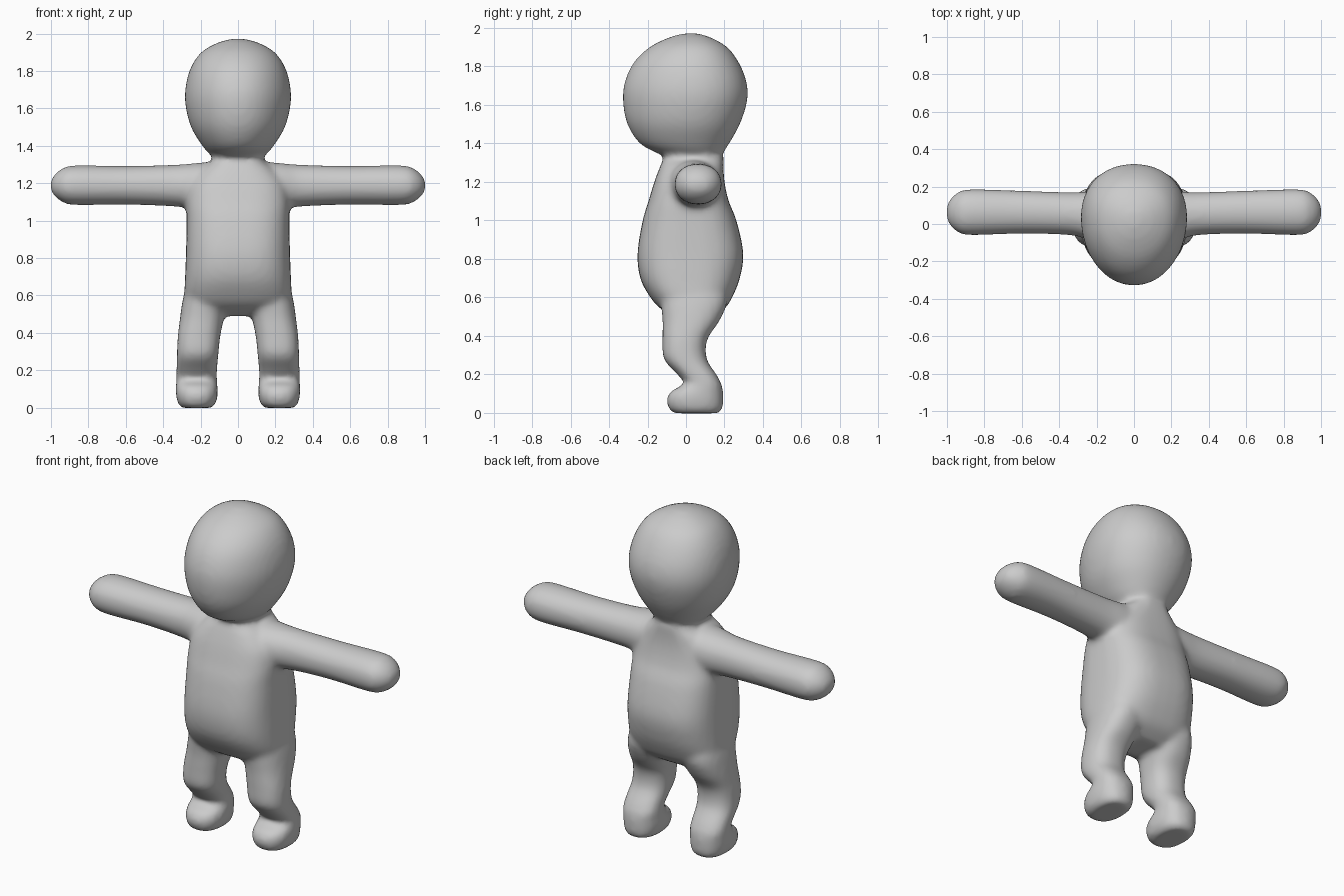
import bpy
import bmesh
from math import cos, sin, tau, copysign

cube = bpy.data.objects.get("Cube")
if cube:
    bpy.data.objects.remove(cube)

SIDES = 40
STEPS = 4


def spline(a, b, c, d, t):
    """Smooth value between b and c."""
    return b + 0.5 * t * (c - a + t * (2 * a - 5 * b + 4 * c - d + t * (3 * (b - c) + d - a)))


def refine(rings):
    """Add smooth in-between rings."""
    padded = [rings[0]] + rings + [rings[-1]]
    out = []
    for i in range(len(rings) - 1):
        for s in range(STEPS):
            out.append([spline(*vals, s / STEPS) for vals in zip(*padded[i:i + 4])])
    return out + [rings[-1]]


def loft(bm, rings, axis="z", power=2.0, taper=0.0, mirror=False):
    """Closed skin through rings of (position, u min, u max, v min, v max)."""
    side = -1 if mirror else 1
    loops = []
    for pos, u0, u1, v0, v1 in refine(rings):
        loop = []
        for k in range(SIDES):
            c, s = cos(tau * k / SIDES), sin(tau * k / SIDES)
            c = copysign(abs(c) ** (2 / power), c)
            s = copysign(abs(s) ** (2 / power), s)
            u = (u0 + u1) / 2 + (u1 - u0) / 2 * c * (1 + taper * s)
            v = (v0 + v1) / 2 + (v1 - v0) / 2 * s
            x, y, z = (u, v, pos) if axis == "z" else (pos, u, v)
            loop.append(bm.verts.new((side * x, y, z)))
        loops.append(loop)
    faces = [bm.faces.new(loops[0]), bm.faces.new(loops[-1])]
    for a, b in zip(loops, loops[1:]):
        for k in range(SIDES):
            n = (k + 1) % SIDES
            faces.append(bm.faces.new((a[k], a[n], b[n], b[k])))
    bmesh.ops.recalc_face_normals(bm, faces=faces)


def centred(rows):
    """Rings symmetric in x from (z, half width, front, back)."""
    return [(z, -w, w, front, back) for z, w, front, back in rows]


bm = bmesh.new()

# Head, a little narrower at the face
loft(bm, centred([
    (1.32, .10, -.08, .17), (1.35, .145, -.15, .19), (1.40, .19, -.24, .225),
    (1.50, .25, -.305, .28), (1.62, .28, -.328, .318), (1.72, .278, -.318, .315),
    (1.82, .25, -.272, .275), (1.90, .195, -.19, .215), (1.95, .11, -.09, .13),
    (1.972, .03, -.01, .06)]), power=2.1, taper=.1)

# Torso with round belly and short neck
loft(bm, centred([
    (.49, .20, -.04, .13), (.54, .26, -.13, .20), (.60, .285, -.185, .24),
    (.70, .283, -.238, .28), (.83, .278, -.252, .298), (1.0, .275, -.225, .262),
    (1.1, .275, -.195, .222), (1.2, .255, -.165, .20), (1.28, .19, -.135, .195),
    (1.33, .13, -.115, .195), (1.42, .12, -.11, .17)]), power=2.8)

# Limbs, built on both sides
for mirror in (False, True):
    # Arm with a rounded end
    loft(bm, [
        (.08, -.10, .18, 1.06, 1.32), (.22, -.09, .175, 1.06, 1.308),
        (.34, -.06, .17, 1.075, 1.298), (.60, -.052, .178, 1.085, 1.292),
        (.87, -.06, .186, 1.083, 1.295), (.94, -.045, .17, 1.1, 1.278),
        (.985, -.005, .13, 1.135, 1.24), (1.003, .04, .085, 1.17, 1.205)],
        axis="x", power=2.1, mirror=mirror)
    # Leg running into a stubby foot
    loft(bm, [
        (-.002, .145, .30, -.06, .17), (.02, .12, .32, -.088, .19),
        (.07, .108, .332, -.1, .193), (.115, .11, .332, -.075, .192),
        (.15, .112, .33, -.01, .185), (.20, .112, .33, -.045, .158),
        (.28, .105, .327, -.115, .108), (.38, .095, .322, -.122, .11),
        (.48, .075, .31, -.122, .175), (.58, .06, .295, -.13, .215),
        (.68, .06, .27, -.12, .20)], power=2.4, mirror=mirror)

mesh = bpy.data.meshes.new("body")
bm.to_mesh(mesh)
bm.free()
body = bpy.data.objects.new("body", mesh)
bpy.context.collection.objects.link(body)

# Fuse the parts into one skin and soften the joints
remesh = body.modifiers.new("fuse", "REMESH")
remesh.mode = "VOXEL"
remesh.voxel_size = 0.016
remesh.use_smooth_shade = True
soften = body.modifiers.new("soften", "SMOOTH")
soften.factor = 0.5
soften.iterations = 9

graph = bpy.context.evaluated_depsgraph_get()
skin = bpy.data.meshes.new_from_object(body.evaluated_get(graph))
body.modifiers.clear()
body.data = skin
bpy.data.meshes.remove(mesh)
skin.name = "body"

# Plain grey over everything
grey = bpy.data.materials.new("light_grey")
grey.use_nodes = True
colour = (0.6, 0.6, 0.6, 1)
grey.diffuse_color = colour
grey.node_tree.nodes["Principled BSDF"].inputs["Base Color"].default_value = colour
skin.materials.clear()
skin.materials.append(grey)
for poly in skin.polygons:
    poly.use_smooth = True
    poly.material_index = 0
